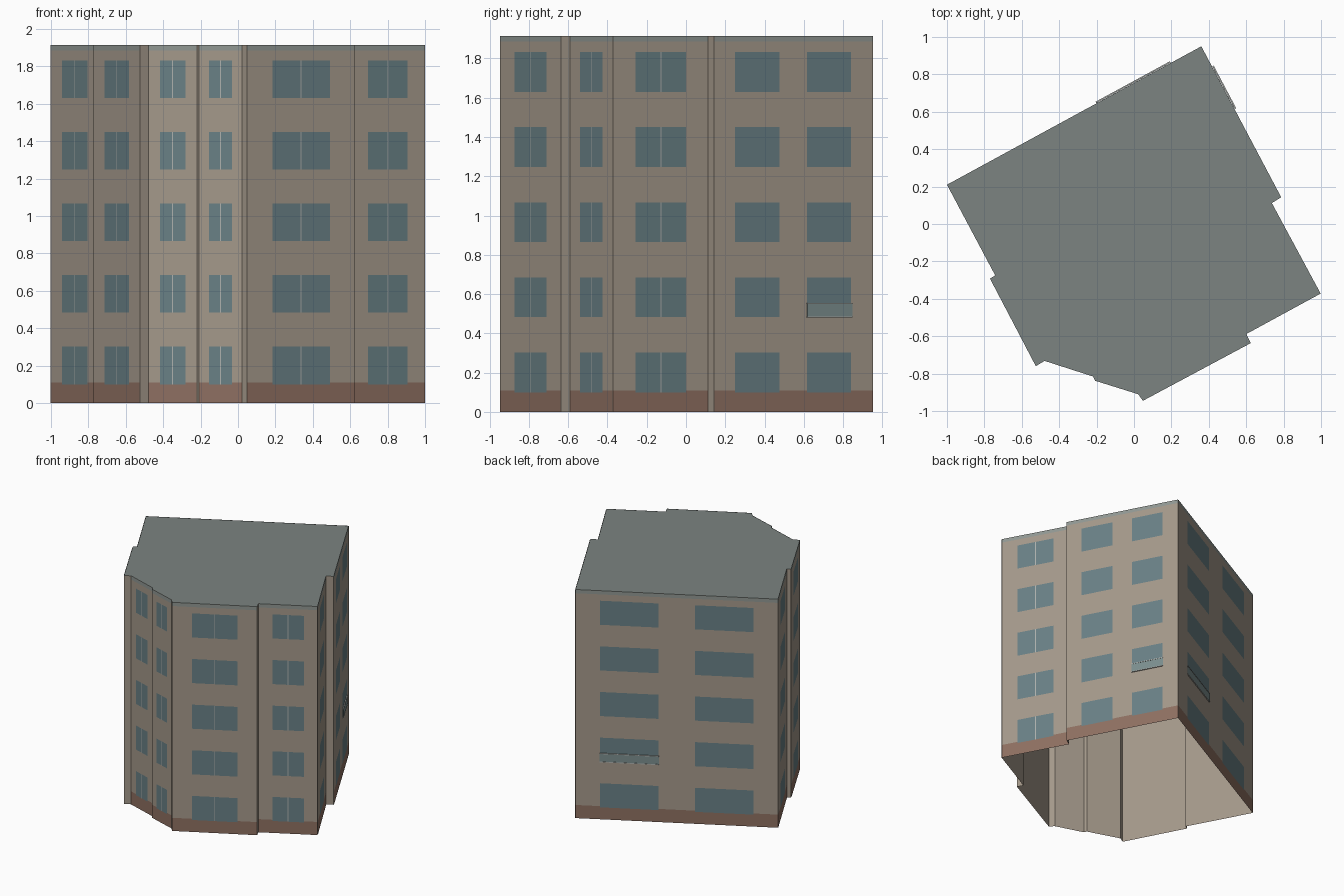
import bpy, bmesh
from mathutils import Vector

if "Cube" in bpy.data.objects:
    bpy.data.objects.remove(bpy.data.objects["Cube"])

H = 1.915            # total height
PLINTH = 0.11        # top of the brown base
BAND = 1.885         # bottom of the roof-edge band
FLOORS = [0.10 + 0.3825 * i for i in range(5)]
WIN_H = 0.202
SKIN = 0.002         # facade skin sits just outside the plain shell


def mat(name, *rgb):
    m = bpy.data.materials.new(name)
    m.diffuse_color = (*rgb, 1)
    m.use_nodes = True
    m.node_tree.nodes["Principled BSDF"].inputs["Base Color"].default_value = m.diffuse_color
    return m


MATS = [mat("wall", 0.37, 0.315, 0.255), mat("plinth", 0.27, 0.16, 0.12),
        mat("glass", 0.14, 0.215, 0.235), mat("mullion", 0.42, 0.44, 0.42),
        mat("band", 0.28, 0.31, 0.29), mat("roof", 0.20, 0.23, 0.22),
        mat("rail_glass", 0.20, 0.27, 0.27)]
WALL, BASE, GLASS, MULL, TRIM, ROOF, RAIL = range(7)


def finish(bm, name):
    me = bpy.data.meshes.new(name)
    bm.to_mesh(me)
    bm.free()
    for m in MATS:
        me.materials.append(m)
    ob = bpy.data.objects.new(name, me)
    bpy.context.collection.objects.link(ob)
    return ob


# Footprint, counterclockwise from the back corner
PLAN = [Vector(p) for p in (
    (0.36, 0.95), (-1.0, 0.21), (-0.742, -0.275), (-0.77, -0.292),
    (-0.525, -0.76), (-0.478, -0.732), (-0.22, -0.815), (-0.208, -0.838),
    (0.022, -0.91), (0.048, -0.945), (0.624, -0.637), (0.601, -0.588),
    (0.998, -0.372), (0.737, 0.112), (0.787, 0.143))]

# Plain shell: walls and roof, open underneath
bm = bmesh.new()
low = [bm.verts.new((p.x, p.y, 0)) for p in PLAN]
top = [bm.verts.new((p.x, p.y, H)) for p in PLAN]
for i in range(len(PLAN)):
    j = (i + 1) % len(PLAN)
    bm.faces.new((low[i], low[j], top[j], top[i]))
bm.faces.new(top).material_index = ROOF
finish(bm, "building_shell")


def frame(i):
    """Start corner, run vector and outward normal of wall i."""
    p, q = PLAN[i], PLAN[(i + 1) % len(PLAN)]
    d = q - p
    return p, d, Vector((d.y, -d.x)).normalized()


def facade(name, i, windows, mullion):
    """Flat wall skin split into window, plinth and band panels."""
    p, d, n = frame(i)
    cuts = {0.0, 1.0}
    bars = []
    for a, b in windows:
        cuts |= {a, b}
        if mullion:
            w = 0.003 / d.length
            bars.append(((a + b) / 2 - w, (a + b) / 2 + w))
            cuts |= set(bars[-1])
    ts = sorted(cuts)
    zs = sorted({0, PLINTH, BAND, H} | set(FLOORS) | {f + WIN_H for f in FLOORS})
    bm = bmesh.new()
    grid = []
    for z in zs:
        grid.append([bm.verts.new((*(p + d * t + n * SKIN), z)) for t in ts])
    for r in range(len(zs) - 1):
        z = (zs[r] + zs[r + 1]) / 2
        in_floor = any(f < z < f + WIN_H for f in FLOORS)
        for c in range(len(ts) - 1):
            t = (ts[c] + ts[c + 1]) / 2
            k = BASE if z < PLINTH else TRIM if z > BAND else WALL
            if in_floor and any(a < t < b for a, b in windows):
                k = MULL if any(a < t < b for a, b in bars) else GLASS
            f = bm.faces.new((grid[r][c], grid[r][c + 1],
                              grid[r + 1][c + 1], grid[r + 1][c]))
            f.material_index = k
    finish(bm, name)


def bar(bm, i, t0, t1, z0, z1, o0, o1, k):
    """Thin box running along wall i between two outward offsets."""
    p, d, n = frame(i)
    vs = bmesh.ops.create_cube(bm, size=1)["verts"]
    for v in vs:
        t = t1 if v.co.x > 0 else t0
        o = o1 if v.co.y < 0 else o0
        z = z1 if v.co.z > 0 else z0
        v.co = (*(p + d * t + n * o), z)
    for f in {f for v in vs for f in v.link_faces}:
        f.material_index = k


def balcony(name, i, t0, t1):
    """Shallow glass guard with slim rails at the second floor."""
    bm = bmesh.new()
    bar(bm, i, t0, t1, 0.487, 0.55, 0.006, 0.008, RAIL)
    for z in (0.481, 0.55):
        bar(bm, i, t0, t1, z, z + 0.006, SKIN, 0.010, MULL)
    finish(bm, name)


# Facades with their window spans (as fractions of the wall length)
ONE = [(0.236, 0.768)]
TWO_BACK = [(0.122, 0.41), (0.59, 0.88)]
TWO_SIDE = [(0.132, 0.412), (0.585, 0.863)]
facade("back_facade", 0, TWO_BACK, False)
facade("right_rear_facade", 14, TWO_SIDE, False)
for name, i in (("left_rear_facade", 1), ("left_front_facade", 3),
                ("corner_left_facade", 5), ("corner_right_facade", 7),
                ("front_facade", 9), ("front_right_facade", 11),
                ("right_front_facade", 12)):
    facade(name, i, ONE, True)

# Balcony guards
balcony("back_balcony_guard", 0, 0.12, 0.412)
balcony("side_balcony_guard", 14, 0.583, 0.867)
